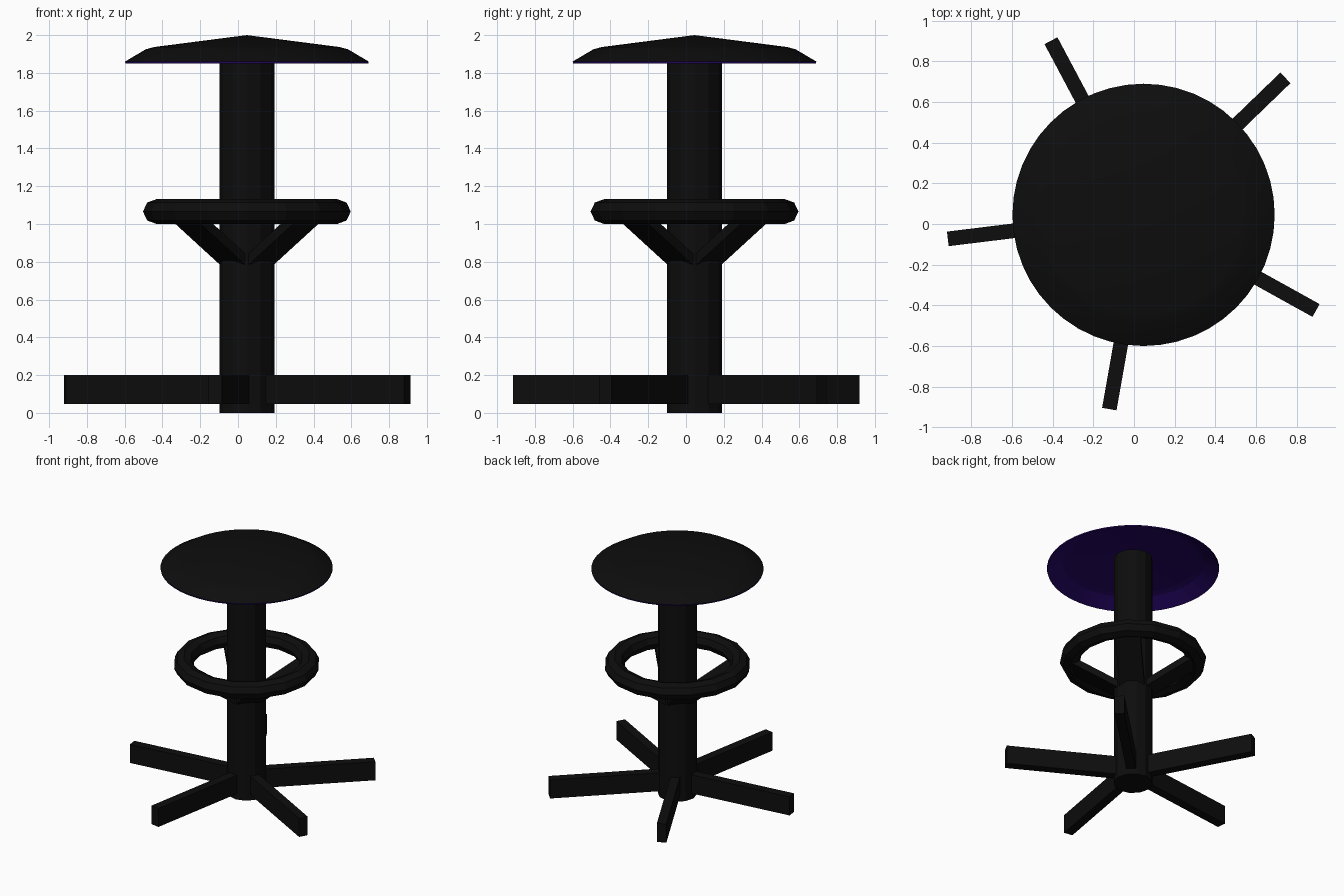
import bpy, bmesh, math
from mathutils import Matrix, Vector

if "Cube" in bpy.data.objects:
    bpy.data.objects.remove(bpy.data.objects["Cube"])

CX, CY = 0.047, 0.045   # axis of column, ring and seat


def material(name, rgb):
    m = bpy.data.materials.new(name)
    m.diffuse_color = (*rgb, 1)
    m.use_nodes = True
    m.node_tree.nodes["Principled BSDF"].inputs["Base Color"].default_value = m.diffuse_color
    return m


BLACK = material("black", (0.004, 0.004, 0.004))
PURPLE = material("purple", (0.018, 0.002, 0.13))


def finish(bm, name, mat, smooth=False):
    bmesh.ops.remove_doubles(bm, verts=bm.verts, dist=1e-5)
    me = bpy.data.meshes.new(name)
    bm.to_mesh(me)
    bm.free()
    ob = bpy.data.objects.new(name, me)
    ob.location = (CX, CY, 0)
    me.materials.append(mat)
    for p in me.polygons:
        p.use_smooth = smooth
    bpy.context.collection.objects.link(ob)
    return ob


def lathe(name, profile, segments, mat, closed=False, smooth=False, phase=0, flip=False):
    bm = bmesh.new()
    vs = [bm.verts.new((r, 0, z)) for r, z in profile]
    pairs = list(zip(vs, vs[1:] + vs[:1])) if closed else list(zip(vs, vs[1:]))
    edges = [bm.edges.new(p) for p in pairs]
    bmesh.ops.spin(bm, geom=vs + edges, cent=(0, 0, 0), axis=(0, 0, 1),
                   angle=2 * math.pi, steps=segments)
    bmesh.ops.remove_doubles(bm, verts=bm.verts, dist=1e-5)
    bmesh.ops.recalc_face_normals(bm, faces=bm.faces)
    if flip:
        bmesh.ops.reverse_faces(bm, faces=bm.faces)
    bmesh.ops.rotate(bm, verts=bm.verts, matrix=Matrix.Rotation(phase, 3, 'Z'))
    return finish(bm, name, mat, smooth)


def radial_bar(name, angle, inner, outer, width, height, mat):
    """Bar from inner (r, z) to outer (r, z) along its lower edge, with vertical ends."""
    bm = bmesh.new()
    bmesh.ops.create_cube(bm, size=1)
    for v in bm.verts:
        r, z = outer if v.co.x > 0 else inner
        v.co = Vector((r, v.co.y * width, z + (height if v.co.z > 0 else 0)))
    bmesh.ops.rotate(bm, verts=bm.verts, matrix=Matrix.Rotation(math.radians(angle), 3, 'Z'))
    return finish(bm, name, mat)


# Central column
lathe("column", [(0, 0), (0.146, 0), (0.146, 1.94), (0, 1.94)], 12, BLACK)

# Domed seat top with a coloured underside shell
lathe("seat_top", [(0.645, 1.86), (0.535, 1.925), (0.49, 1.937), (0, 2.0)],
      48, BLACK, smooth=True)
lathe("seat_underside", [(0.645, 1.86), (0.643, 1.85), (0.53, 1.912), (0.485, 1.924), (0, 1.985)],
      48, PURPLE, flip=True)

# Foot ring with an octagonal section
section = [(0.475 + 0.075 * math.cos(k * math.pi / 4),
            1.066 + 0.067 * math.sin(k * math.pi / 4)) for k in range(8)]
lathe("foot_ring", section, 16, BLACK, closed=True)

# Sloping struts holding the ring
for i in range(4):
    radial_bar(f"ring_strut_{i + 1}", 45 + 90 * i, (0.1, 0.78), (0.46, 1.013), 0.19, 0.06, BLACK)

# Five floor legs
for i, a in enumerate((44, 118, 187, 260, 331)):
    radial_bar(f"leg_{i + 1}", a, (0.05, 0.047), (0.97, 0.047), 0.072, 0.153, BLACK)
